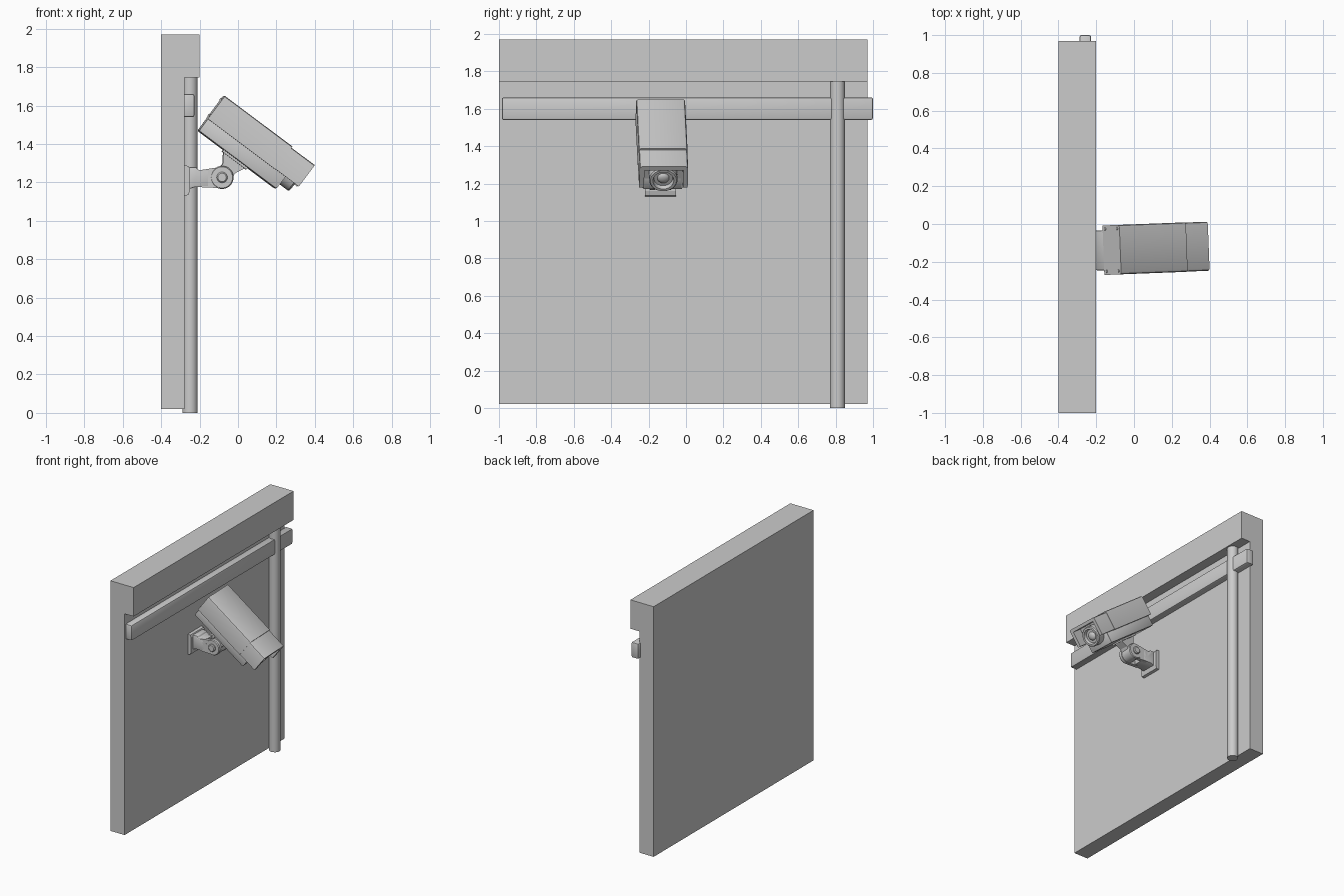
import bpy, bmesh
from math import radians, pi
from mathutils import Matrix, Vector

if "Cube" in bpy.data.objects:
    bpy.data.objects.remove(bpy.data.objects["Cube"])


def finish(name, bm, bevel=0, segs=2, mat=None, smooth=False):
    bmesh.ops.recalc_face_normals(bm, faces=bm.faces[:])
    if bevel:
        sharp = [e for e in bm.edges if e.calc_face_angle(0) > radians(35)]
        bmesh.ops.bevel(bm, geom=sharp, offset=bevel, segments=segs,
                        profile=0.5, affect='EDGES', clamp_overlap=True)
    if mat:
        bm.transform(mat)
    me = bpy.data.meshes.new(name)
    bm.to_mesh(me)
    bm.free()
    ob = bpy.data.objects.new(name, me)
    bpy.context.collection.objects.link(ob)
    if smooth:
        bpy.ops.object.select_all(action='DESELECT')
        ob.select_set(True)
        bpy.context.view_layer.objects.active = ob
        bpy.ops.object.shade_smooth_by_angle(angle=radians(35))
    return ob


def prism(name, pts, axis, lo, hi, **kw):
    """Extrude a profile along x (points are y,z) or along y (points are x,z)."""
    bm = bmesh.new()
    put = (lambda a, b, t: (t, a, b)) if axis == 'X' else (lambda a, b, t: (a, t, b))
    face = bm.faces.new([bm.verts.new(put(a, b, lo)) for a, b in pts])
    new = bmesh.ops.extrude_face_region(bm, geom=[face])['geom']
    bmesh.ops.translate(bm, verts=[g for g in new if isinstance(g, bmesh.types.BMVert)],
                        vec=put(0, 0, hi - lo))
    return finish(name, bm, **kw)


def box(name, x, y, z, **kw):
    return prism(name, [(x[0], z[0]), (x[1], z[0]), (x[1], z[1]), (x[0], z[1])],
                 'Y', y[0], y[1], **kw)


def lathe(name, prof, mat, sides=32):
    """Spin a (radius, height) profile around z, then place it with mat."""
    bm = bmesh.new()
    vs = [bm.verts.new((r, 0, h)) for r, h in prof]
    es = [bm.edges.new(p) for p in zip(vs, vs[1:])]
    bmesh.ops.spin(bm, geom=vs + es, cent=(0, 0, 0), axis=(0, 0, 1),
                   angle=2 * pi, steps=sides, use_duplicate=False)
    bmesh.ops.remove_doubles(bm, verts=bm.verts[:], dist=1e-5)
    return finish(name, bm, mat=mat, smooth=True)


# wall with overhanging cornice
prism('wall', [(-0.4, 0.02), (-0.278, 0.02), (-0.278, 1.745), (-0.2, 1.745),
               (-0.2, 1.97), (-0.4, 1.97)], 'Y', -1, 0.97)
# horizontal conduit and drain pipe
box('conduit_rail', (-0.288, -0.227), (-0.985, 1.0), (1.54, 1.66), bevel=0.01, smooth=True)
lathe('drain_pipe', [(0, 0), (0.04, 0), (0.04, 1.745), (0, 1.745)],
      Matrix.Translation((-0.25, 0.81, 0)))

# bracket on the wall
YC = -0.136
PX, PZ = -0.083, 1.226
prism('wall_plate', [(-0.28, 1.13), (-0.258, 1.135), (-0.25, 1.16), (-0.25, 1.27),
                     (-0.258, 1.285), (-0.28, 1.29)], 'Y', YC - 0.083, YC + 0.083)
prism('arm_base', [(-0.255, 1.165), (-0.225, 1.175), (-0.15, 1.175), (-0.15, 1.265),
                   (-0.21, 1.265), (-0.215, 1.28), (-0.255, 1.28)],
      'Y', YC - 0.06, YC + 0.06, bevel=0.006, smooth=True)
along_y = Matrix.Translation((PX, YC, PZ)) @ Matrix.Rotation(radians(90), 4, 'X')
for s, side in ((-1, 'near'), (1, 'far')):
    a, b = sorted((YC + s * 0.033, YC + s * 0.06))
    prism('fork_arm_' + side, [(-0.19, 1.175), (PX, PZ - 0.056), (PX, PZ + 0.056),
                               (-0.19, 1.265)], 'Y', a, b)
    mat = along_y @ Matrix.Rotation(0 if s < 0 else pi, 4, 'X')
    lathe('fork_disc_' + side, [(0, 0.033), (0.06, 0.033), (0.06, 0.055),
                                (0.055, 0.062), (0, 0.062)], mat)
    lathe('pivot_bolt_' + side, [(0, 0.06), (0.028, 0.06), (0.028, 0.07),
                                 (0.022, 0.076), (0, 0.076)], mat, 24)

# tilted camera frame: local x runs along the housing, local origin is its rear bottom edge
CAM = (Matrix.Translation((PX, YC, PZ)) @ Matrix.Rotation(radians(2.2), 4, 'Z')
       @ Matrix.Rotation(radians(36.8), 4, 'Y') @ Matrix.Translation((-0.246, 0, 0.119)))

# flared neck and its pivot barrel
prism('neck', [(0.205, -0.119), (0.287, -0.119), (0.287, -0.06), (0.31, -0.015), (0.31, 0.005),
               (0.175, 0.005), (0.175, -0.015), (0.205, -0.06)],
      'Y', -0.035, 0.035, mat=CAM)
lathe('neck_barrel', [(0, -0.034), (0.056, -0.034), (0.056, 0.034), (0, 0.034)], along_y)
box('neck_foot', (0.165, 0.32), (-0.055, 0.055), (-0.012, 0.004), mat=CAM)

# housing: lower tray, upper cover, U-shaped hood
box('housing_tray', (0, 0.505), (-0.106, 0.106), (0, 0.085), bevel=0.008, mat=CAM, smooth=True)
C = 0.014


def cover_profile(w, z0, z1):
    return [(-w, z0), (w, z0), (w, z1 - C), (w - 0.3 * C, z1 - 0.3 * C), (w - C, z1),
            (C - w, z1), (0.3 * C - w, z1 - 0.3 * C), (-w, z1 - C)]


prism('housing_cover', cover_profile(0.131, 0.078, 0.227), 'X', 0, 0.44, mat=CAM, smooth=True)
prism('front_block', cover_profile(0.105, 0.01, 0.2), 'X', 0.43, 0.505, mat=CAM)
outer = cover_profile(0.13, 0.08, 0.219)[1:]
hood = outer + [(-0.13, 0.08), (-0.104, 0.08), (-0.104, 0.195), (0.104, 0.195), (0.104, 0.08)]
prism('sun_hood', hood, 'X', 0.435, 0.591, mat=CAM, smooth=True)

# lens barrel with recessed glass
lathe('lens', [(0, 0.49), (0.076, 0.49), (0.076, 0.56), (0.07, 0.568), (0.056, 0.568),
               (0.05, 0.545), (0.032, 0.545), (0.028, 0.552), (0.016, 0.558), (0, 0.56)],
      CAM @ Matrix.Translation((0, 0, 0.108)) @ Matrix.Rotation(radians(90), 4, 'Y'))

# rear screws
for y in (-0.112, 0.112):
    for z in (0.1, 0.205):
        lathe('rear_screw', [(0, 0), (0.008, 0), (0.006, 0.004), (0, 0.004)],
              CAM @ Matrix.Translation((0, y, z)) @ Matrix.Rotation(radians(-90), 4, 'Y'), 12)
